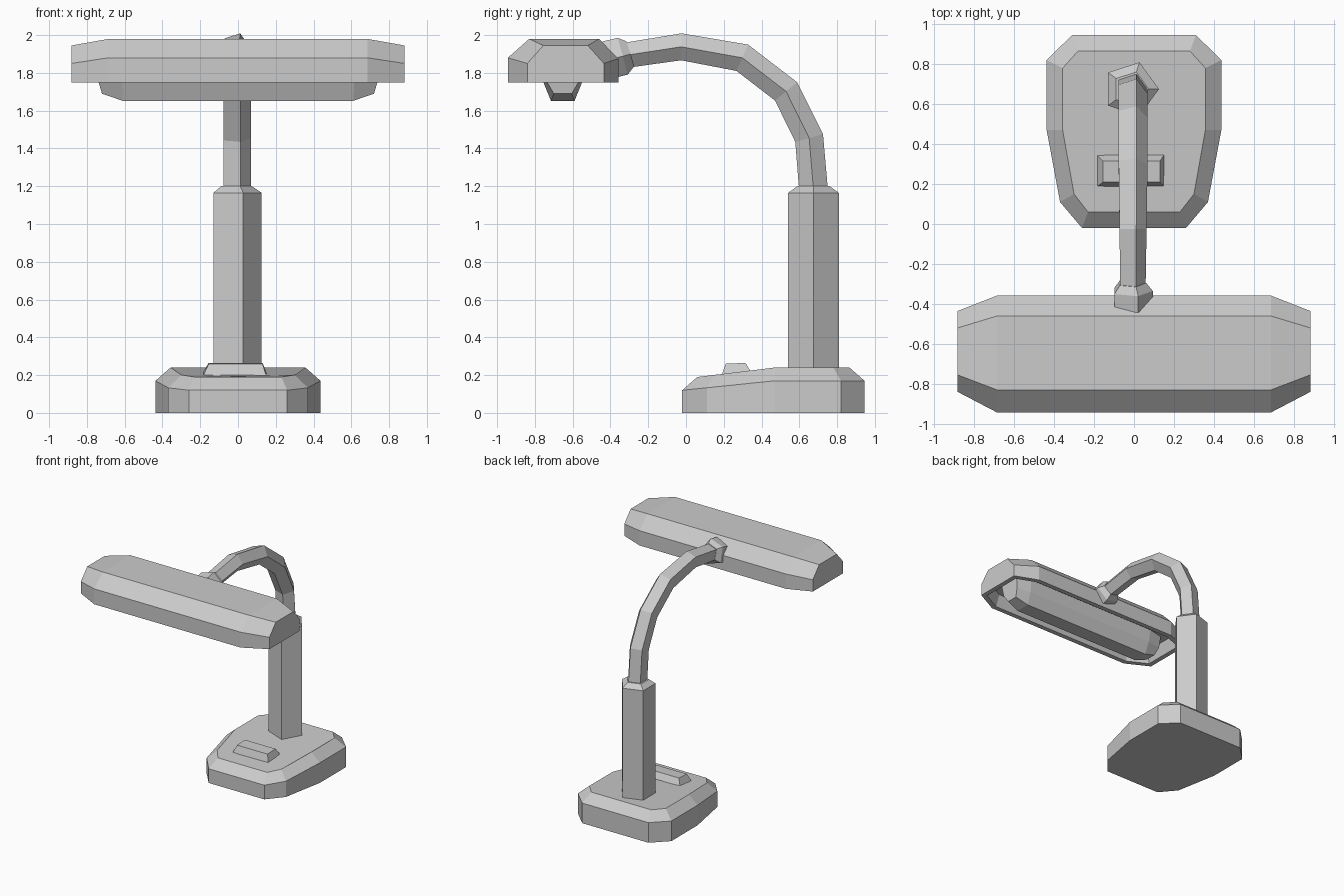
import bpy
import bmesh
import math
from mathutils import Vector

default_cube = bpy.data.objects.get("Cube")
if default_cube:
    bpy.data.objects.remove(default_cube, do_unlink=True)

# Single painted finish
GREY = (0.6, 0.6, 0.6, 1.0)
finish = bpy.data.materials.new("light grey")
finish.use_nodes = True
finish.diffuse_color = GREY
finish.node_tree.nodes["Principled BSDF"].inputs["Base Color"].default_value = GREY


def loft(name, rings, detail=None):
    """Skin a list of equal-length closed rings and cap both ends."""
    bm = bmesh.new()
    loops = [[bm.verts.new(point) for point in ring] for ring in rings]
    for lower, upper in zip(loops, loops[1:]):
        count = len(lower)
        for i in range(count):
            j = (i + 1) % count
            bm.faces.new((lower[i], lower[j], upper[j], upper[i]))
    bm.faces.new(list(reversed(loops[0])))
    bm.faces.new(loops[-1])
    bmesh.ops.recalc_face_normals(bm, faces=bm.faces[:])
    if detail:
        detail(bm)
    mesh = bpy.data.meshes.new(name)
    bm.to_mesh(mesh)
    bm.free()
    mesh.materials.append(finish)
    obj = bpy.data.objects.new(name, mesh)
    bpy.context.scene.collection.objects.link(obj)
    return obj


def mirror_ring(half):
    """Close a half outline by mirroring it across the x = 0 plane."""
    return half + [(-x, y, z) for x, y, z in reversed(half)]


def pentagon(centre, radius, normal):
    """Five-sided ring spanned by the x axis and the given normal."""
    ring = []
    for i in range(5):
        angle = math.tau * i / 5
        offset = Vector((math.cos(angle), 0, 0)) + normal * math.sin(angle)
        ring.append(Vector(centre) + offset * radius)
    return ring


def sweep(name, path):
    """Sweep a pentagon along (y, z, radius) stations in the side plane."""
    points = [Vector((-0.012, y, z)) for y, z, radius in path]
    rings = []
    for i, point in enumerate(points):
        tangent = Vector()
        if i > 0:
            tangent += (point - points[i - 1]).normalized()
        if i < len(points) - 1:
            tangent += (points[i + 1] - point).normalized()
        tangent.normalize()
        normal = Vector((0, tangent.z, -tangent.y))
        rings.append(pentagon(point, path[i][2], normal))
    return loft(name, rings)


# Base: straight skirt with a chamfered top that slopes down to the front
skirt = [(0.26, -0.02, 0.12), (0.37, 0.11, 0.133), (0.437, 0.47, 0.17),
         (0.437, 0.82, 0.17), (0.31, 0.945, 0.17)]
deck = [(0.23, 0.06, 0.19), (0.30, 0.15, 0.201), (0.357, 0.47, 0.24),
        (0.357, 0.78, 0.24), (0.28, 0.865, 0.24)]
floor = [(x, y, 0) for x, y, z in skirt]
loft("base", [mirror_ring(half) for half in (floor, skirt, deck)])

# Switch on the sloping deck
def switch_ring(left, right, front, back, front_z, back_z):
    return [(left, front, front_z), (right, front, front_z),
            (right, back, back_z), (left, back, back_z)]

loft("switch", [switch_ring(-0.185, 0.15, 0.187, 0.345, 0.195, 0.215),
                switch_ring(-0.155, 0.13, 0.21, 0.315, 0.26, 0.265)])

# Column: five-sided post with a chamfered shoulder
backward = Vector((0, 1, 0))
loft("column", [pentagon((-0.016, 0.675, z), radius, backward)
                for z, radius in ((0.22, 0.141), (1.165, 0.141), (1.2, 0.09))])

# Curved neck and the flared collar that meets the shade
sweep("neck", [(0.675, 1.18, 0.08), (0.652, 1.455, 0.08),
               (0.53, 1.702, 0.08), (0.298, 1.88, 0.08),
               (-0.025, 1.938, 0.075), (-0.32, 1.893, 0.07)])
sweep("collar", [(-0.295, 1.9, 0.073), (-0.335, 1.888, 0.106),
                 (-0.42, 1.868, 0.106)])


# Shade: lofted sideways, with a recess opened in the underside
def open_underside(bm):
    bottom = [f for f in bm.faces if f.normal.z < -0.9]
    bmesh.ops.inset_region(bm, faces=bottom, thickness=0.04, use_even_offset=True)
    bmesh.ops.inset_region(bm, faces=bottom, thickness=0.03, depth=-0.1,
                           use_even_offset=True)


def along_x(profiles):
    """Repeat (x, profile) sections symmetrically from left to right."""
    stations = [(-x, p) for x, p in profiles] + list(reversed(profiles))
    return [[(x, y, z) for y, z in profile] for x, profile in stations]


shade_end = [(-0.84, 1.75), (-0.84, 1.85), (-0.755, 1.945),
             (-0.52, 1.945), (-0.435, 1.85), (-0.435, 1.75)]
shade_middle = [(-0.943, 1.75), (-0.943, 1.88), (-0.83, 1.98),
                (-0.46, 1.98), (-0.358, 1.875), (-0.358, 1.75)]
loft("shade", along_x([(0.882, shade_end), (0.685, shade_middle)]),
     open_underside)

# Lamp tube: tapered bar hanging out of the recess
tube_top = [(0.75, -0.75, 1.86), (0.75, -0.56, 1.86),
            (0.62, -0.53, 1.86), (0.62, -0.78, 1.86)]
tube_rim = [(0.738, -0.735, 1.75), (0.738, -0.57, 1.75),
            (0.615, -0.55, 1.75), (0.615, -0.755, 1.75)]
tube_tip = [(0.72, -0.7, 1.69), (0.72, -0.605, 1.69),
            (0.61, -0.59, 1.652), (0.61, -0.715, 1.652)]
tube_sections = []
for corner in (0, 3):
    other = 1 if corner == 0 else 2
    stack = [tube_top[corner], tube_rim[corner], tube_tip[corner],
             tube_tip[other], tube_rim[other], tube_top[other]]
    # The end section leans, so keep each point's own x
    tube_sections.append(stack)
left_half = [[(-x, y, z) for x, y, z in ring] for ring in tube_sections]
loft("lamp_tube", left_half + list(reversed(tube_sections)))
